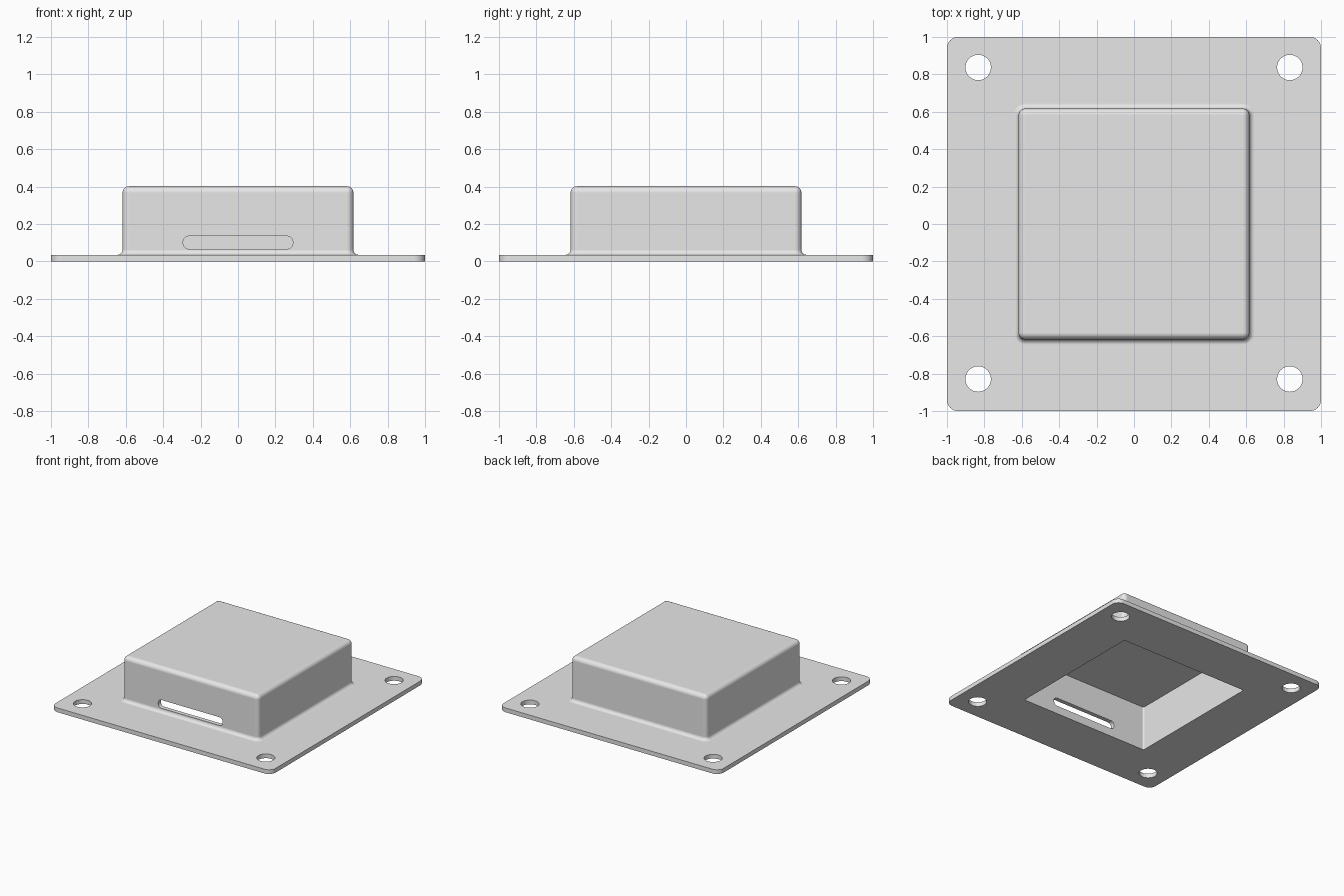
import bpy, bmesh, math
from mathutils import Vector

if "Cube" in bpy.data.objects:
    bpy.data.objects.remove(bpy.data.objects["Cube"])

grey = bpy.data.materials.new("light grey")
grey.diffuse_color = (0.8, 0.8, 0.8, 1)
grey.use_nodes = True
grey.node_tree.nodes["Principled BSDF"].inputs["Base Color"].default_value = grey.diffuse_color

PLATE_T, BOX, TOP = 0.035, 0.617, 0.402   # plate thickness, box half width, height
WALL, R, FOOT = 0.035, 0.035, 0.028       # wall thickness, edge radius, foot fillet


def rounded_loop(hx, hy, r, n=8):
    """Counter-clockwise outline of a rounded rectangle."""
    pts = []
    for k, (sx, sy) in enumerate([(1, 1), (-1, 1), (-1, -1), (1, -1)]):
        for i in range(n + 1):
            a = math.pi / 2 * (k + i / n)
            pts.append((sx * (hx - r) + r * math.cos(a), sy * (hy - r) + r * math.sin(a)))
    return pts


def loft(name, loops):
    """Skin a stack of matching 3D loops and cap both ends."""
    bm = bmesh.new()
    rings = [[bm.verts.new(p) for p in loop] for loop in loops]
    for a, b in zip(rings, rings[1:]):
        for i in range(len(a)):
            j = (i + 1) % len(a)
            bm.faces.new((a[i], a[j], b[j], b[i]))
    bm.faces.new(rings[0][::-1])
    bm.faces.new(rings[-1])
    bmesh.ops.recalc_face_normals(bm, faces=bm.faces[:])
    me = bpy.data.meshes.new(name)
    bm.to_mesh(me)
    bm.free()
    me.materials.append(grey)
    ob = bpy.data.objects.new(name, me)
    bpy.context.collection.objects.link(ob)
    return ob


# Section of the cover as (half width, z, corner radius), from inner ceiling to outer top
section = [
    (BOX - WALL, TOP - WALL, 0.012), (BOX - WALL, 0, 0.012),   # cavity
    (1, 0, 0.06), (1, PLATE_T, 0.06),                          # flange rim
]
for i in range(7):                                             # foot fillet
    a = math.pi / 2 * i / 6
    out = FOOT * (1 - math.sin(a))
    section.append((BOX + out, PLATE_T + FOOT * (1 - math.cos(a)), R + out))
for i in range(9):                                             # top edge rounding
    a = math.pi / 2 * i / 8
    inset = R * (1 - math.cos(a))
    section.append((BOX - inset, TOP - R + R * math.sin(a), max(R - inset, 0.002)))

cover = loft("flanged_cover", [[(x, y, z) for x, y in rounded_loop(h, h, r)]
                               for h, z, r in section])

# Cutters: four screw holes and the slot in the front wall
cutters = []
for x in (-0.833, 0.833):
    for y in (-0.829, 0.837):
        cutters.append(loft("screw_hole_cutter", [
            [(x + px, y + py, z) for px, py in rounded_loop(0.068, 0.068, 0.068 - 1e-4)]
            for z in (-0.1, 0.1)]))
cutters.append(loft("slot_cutter", [
    [(px, y, 0.101 + pz) for px, pz in rounded_loop(0.293, 0.034, 0.03)]
    for y in (-0.7, -0.5)]))

bpy.context.view_layer.objects.active = cover
for c in cutters:
    mod = cover.modifiers.new("cut", 'BOOLEAN')
    mod.operation, mod.solver, mod.object = 'DIFFERENCE', 'EXACT', c
    bpy.ops.object.modifier_apply(modifier=mod.name)
    bpy.data.objects.remove(c, do_unlink=True)

# Smooth fillets, crisp edges, flat large faces
bpy.ops.object.select_all(action='DESELECT')
cover.select_set(True)
bpy.ops.object.shade_smooth_by_angle(angle=math.radians(30))
wn = cover.modifiers.new("weighted_normals", 'WEIGHTED_NORMAL')
wn.keep_sharp = True
